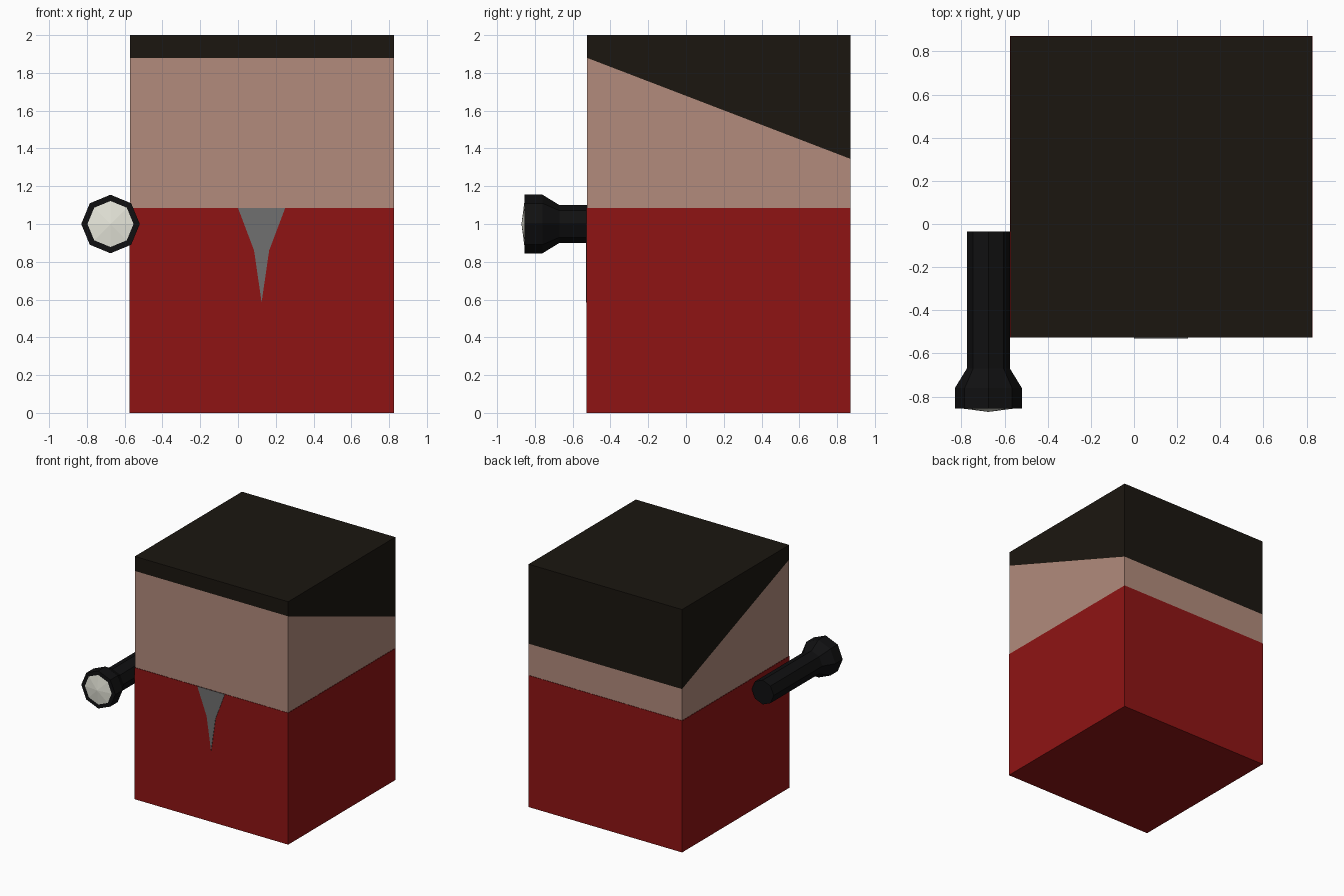
import bpy
import bmesh
from math import cos, sin, tau

if "Cube" in bpy.data.objects:
    bpy.data.objects.remove(bpy.data.objects["Cube"])


def material(name, rgb):
    # sRGB 0-255 to linear
    lin = [((c / 255 + 0.055) / 1.055) ** 2.4 if c > 10 else c / 255 / 12.92 for c in rgb]
    m = bpy.data.materials.new(name)
    m.diffuse_color = (*lin, 1)
    m.use_nodes = True
    m.node_tree.nodes["Principled BSDF"].inputs["Base Color"].default_value = m.diffuse_color
    return m


def finish(name, bm, mat):
    bmesh.ops.recalc_face_normals(bm, faces=bm.faces)
    me = bpy.data.meshes.new(name)
    bm.to_mesh(me)
    bm.free()
    me.materials.append(mat)
    ob = bpy.data.objects.new(name, me)
    bpy.context.collection.objects.link(ob)
    return ob


def block(name, profile, x0, x1, mat, open_edges=()):
    """Side profile (y, z) spanned from x0 to x1; open edges are hidden joins."""
    bm = bmesh.new()
    a, b = [[bm.verts.new((x, y, z)) for y, z in profile] for x in (x0, x1)]
    bm.faces.new(a)
    bm.faces.new(b)
    n = len(profile)
    for i in range(n):
        if i not in open_edges:
            j = (i + 1) % n
            bm.faces.new((a[i], a[j], b[j], b[i]))
    return finish(name, bm, mat)


def turned(name, rings, mat, cx=-0.675, cz=1.0, sides=8):
    """Rings of (y, radius) around a front-to-back axis; radius 0 is a point."""
    bm = bmesh.new()
    loops = []
    for y, r in rings:
        count = sides if r else 1
        loops.append([bm.verts.new((cx + r * cos(tau * i / sides), y,
                                    cz + r * sin(tau * i / sides)))
                      for i in range(count)])
    for p, q in zip(loops, loops[1:]):
        for i in range(sides):
            j = (i + 1) % sides
            if len(q) == 1:
                bm.faces.new((p[i], p[j], q[0]))
            else:
                bm.faces.new((p[i], p[j], q[j], q[i]))
    for loop in (loops[0], loops[-1]):
        if len(loop) > 1:
            bm.faces.new(loop)
    return finish(name, bm, mat)


red = material("red cloth", (143, 20, 20))
skin = material("skin", (178, 139, 124))
dark = material("dark hair", (27, 22, 16))
grey = material("grey cloth", (112, 112, 112))
black = material("black", (16, 16, 17))
glass = material("lens", (232, 232, 220))

L, R, F, B = -0.573, 0.825, -0.525, 0.87
NECK = 1.085

# Block body: shirt, face band, and hair sloping down to the back
block("shirt", [(F - 0.002, NECK), (F - 0.002, 0), (B + 0.002, 0), (B + 0.002, NECK)],
      L - 0.002, R + 0.002, red, open_edges=(3,))
block("face", [(F, NECK), (B, NECK), (B, 1.345), (F, 1.88)], L, R, skin, open_edges=(0, 2))
block("hair", [(F, 1.88), (B, 1.345), (B, 2), (F, 2)], L, R, dark, open_edges=(0,))

# Pointed collar insert on the shirt front
bm = bmesh.new()
outline = [(0, NECK), (0.085, 0.86), (0.125, 0.585), (0.165, 0.86), (0.25, NECK)]
front = bm.faces.new([bm.verts.new((x, F - 0.005, z)) for x, z in outline])
ext = bmesh.ops.extrude_face_region(bm, geom=[front], use_keep_orig=True)
for v in ext["geom"]:
    if isinstance(v, bmesh.types.BMVert):
        v.co.y += 0.004
finish("collar_insert", bm, grey)

# Torch held at the left side
turned("torch_body", [(-0.035, 0.1), (-0.67, 0.1), (-0.76, 0.155), (-0.855, 0.155)], black)
turned("torch_lens", [(-0.855, 0.122), (-0.871, 0)], glass)
